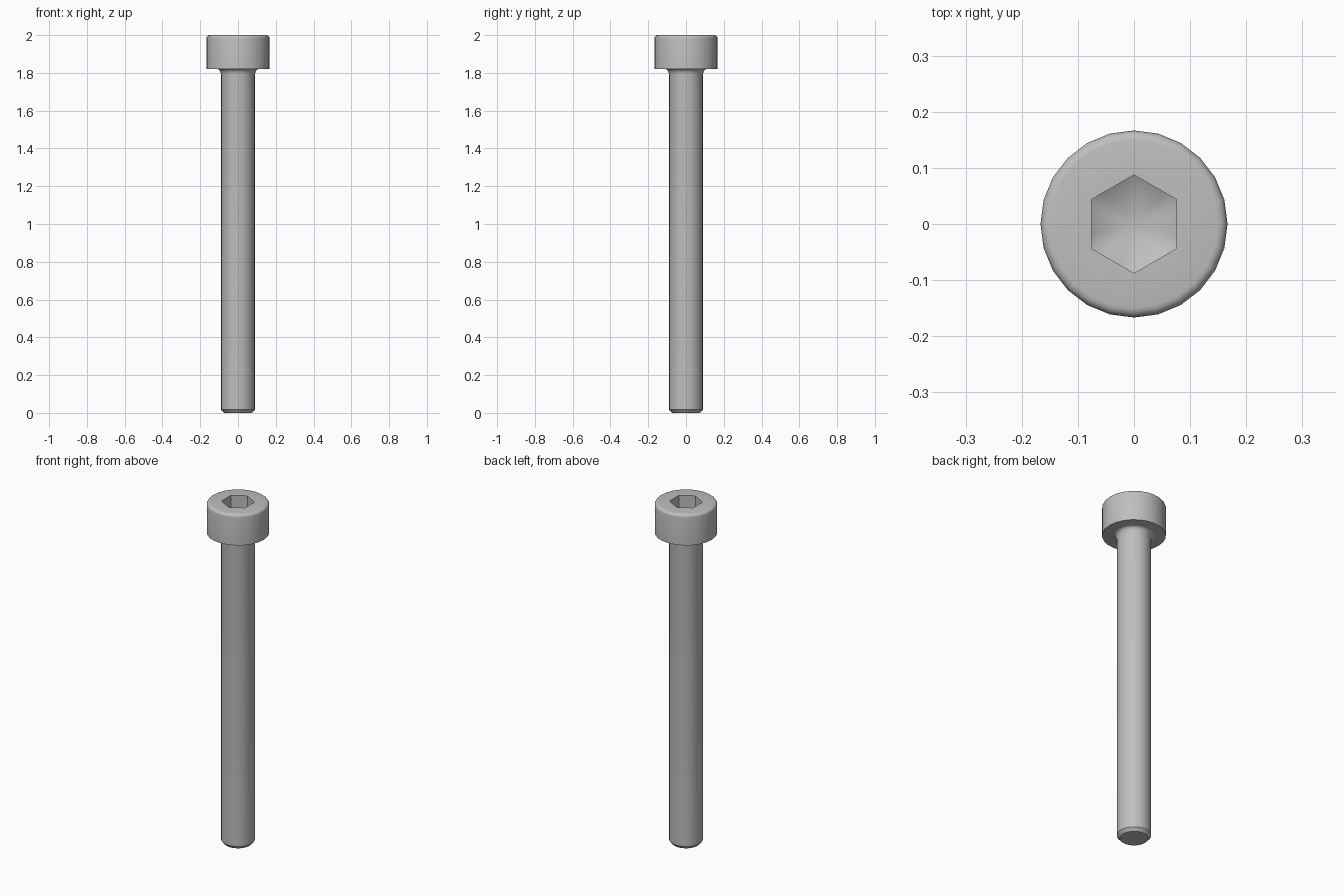
import bpy
import bmesh
import math

cube = bpy.data.objects.get("Cube")
if cube:
    bpy.data.objects.remove(cube, do_unlink=True)

SIDES = 24
HEAD_R, HEAD_Z, TOP_Z = 0.1667, 1.82, 2.0
SHANK_R, HEX_FLAT = 0.09, 0.0758

steel = bpy.data.materials.new("grey steel")
steel.use_nodes = True
colour = (0.52, 0.52, 0.52, 1)
steel.diffuse_color = colour
steel.node_tree.nodes["Principled BSDF"].inputs["Base Color"].default_value = colour


def circle(r):
    return lambda a: r


def hexagon(a):
    # Distance to a hexagon with a corner towards +y
    off = (a + math.pi / 6) % (math.pi / 3) - math.pi / 6
    return HEX_FLAT / math.cos(off)


def arc(cr, cz, rad, start, end, steps):
    # Points of a profile arc as (radius, height)
    for i in range(steps + 1):
        t = math.radians(start + (end - start) * i / steps)
        yield circle(cr + rad * math.cos(t)), cz + rad * math.sin(t)


# Profile from the tip, up the shank and head, then down into the socket
profile = [(circle(0.074), 0), (circle(SHANK_R), 0.018)]
fillet = 0.03
for f, z in arc(0, 0, 1, 180, 90, 4):
    # Slightly flattened concave fillet below the head
    r = SHANK_R + 0.019 * (1 + f(0))
    profile.append((circle(r), HEAD_Z - fillet + fillet * z))
profile.append((circle(HEAD_R), HEAD_Z))
bevel = 0.017
profile += arc(HEAD_R - bevel, TOP_Z - bevel, bevel, 0, 90, 4)
profile += [(hexagon, TOP_Z), (hexagon, TOP_Z - 0.08)]

# Bolt body
bm = bmesh.new()
angles = [2 * math.pi * i / SIDES for i in range(SIDES)]
rings = [[bm.verts.new((f(a) * math.cos(a), f(a) * math.sin(a), z)) for a in angles]
         for f, z in profile]
for low, high in zip(rings, rings[1:]):
    for i in range(SIDES):
        j = (i + 1) % SIDES
        bm.faces.new((low[i], low[j], high[j], high[i]))
bm.faces.new(rings[0][::-1])

# Conical socket floor
floor = bm.verts.new((0, 0, TOP_Z - 0.125))
for i in range(SIDES):
    bm.faces.new((rings[-1][i], rings[-1][(i + 1) % SIDES], floor))

mesh = bpy.data.meshes.new("socket_head_bolt")
bm.to_mesh(mesh)
bm.free()
mesh.materials.append(steel)
bolt = bpy.data.objects.new("socket_head_bolt", mesh)
bpy.context.collection.objects.link(bolt)

bpy.ops.object.select_all(action="DESELECT")
bolt.select_set(True)
bpy.context.view_layer.objects.active = bolt
bpy.ops.object.shade_smooth_by_angle(angle=math.radians(32))
